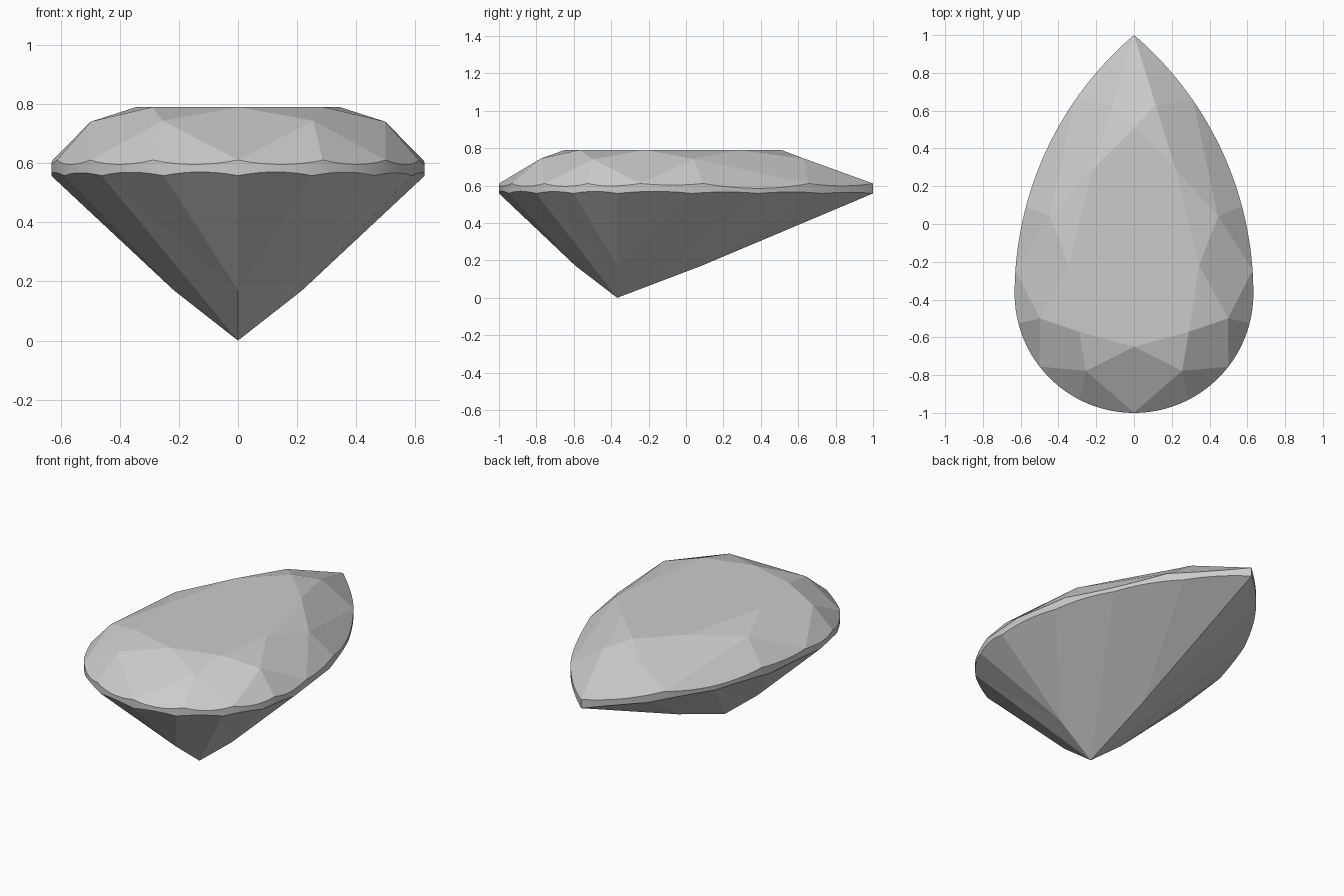
import bpy, bmesh, math
from mathutils import Vector
from mathutils.geometry import normal

if "Cube" in bpy.data.objects:
    bpy.data.objects.remove(bpy.data.objects["Cube"])

R, CY = 0.632, -0.368            # round end radius and centre
H = 1 - CY
BIG = (R * R + H * H) / (2 * R)  # radius of the long side arcs
TOP, BOT, TABLE = 0.611, 0.558, 0.79
STEP = 50


def outline(s):
    """Half pear outline: s 0..1 round end, 1..2 long arc to the tip."""
    if s <= 1:
        a = s * math.pi / 2
        return R * math.sin(a), CY - R * math.cos(a)
    a = (s - 1) * math.asin(H / BIG)
    x = R - BIG + BIG * math.cos(a)
    return (0.0 if s > 1.999 else x), CY + BIG * math.sin(a)


bm = bmesh.new()
cache = {}


def vert(x, y, z):
    key = (round(x, 4) + 0.0, round(y, 4) + 0.0, round(z, 4) + 0.0)
    if key not in cache:
        cache[key] = bm.verts.new(key)
    return cache[key]


def face(pts):
    bm.faces.new([vert(*p) for p in pts])


def flip(p, sx):
    return (p[0] * sx, p[1], p[2])


def rim(s, z):
    return (*outline(s), z)


def facet_rim(apex, a, b, z):
    """Rim points from break a to b lying in the plane of a flat facet."""
    pa, pb, ap = Vector(rim(a, z)), Vector(rim(b, z)), Vector(apex)
    n = normal(ap, pa, pb)
    res = {}
    k0, k1 = round(a * STEP), round(b * STEP)
    for k in range(k0, k1 + 1):
        x, y = outline(k / STEP)
        h = z if k in (k0, k1) else ap.z - (n.x * (x - ap.x) + n.y * (y - ap.y)) / n.z
        res[k] = (x, y, h)
    return res


# crown points: table corners, star points, girdle breaks
table = [(0, -0.65, TABLE), (0.29, -0.57, TABLE), (0.345, -0.22, TABLE),
         (0.22, 0.29, TABLE), (0, 0.51, TABLE)]
stars = [(0.255, -0.777, 0.744), (0.498, -0.5, 0.741),
         (0.445, 0.04, 0.743), (0.115, 0.63, 0.745)]
mains = [0, 0.58, 1.08, 1.70, 2]
crown_breaks = [[0, 0.30, 0.58], [0.58, 0.84, 1.08], [1.08, 1.30, 1.70], [1.70, 2]]

# pavilion points: culet, four low points, girdle breaks around each
culet = (0, CY, 0)
low = [(0, -0.59, 0.17), (0.217, CY, 0.17), (0, 0.08, 0.17)]
pav_breaks = [[0, 0.26, 0.52], [0.52, 0.76, 1.0, 1.26, 1.5], [1.5, 1.76, 2]]

for sx in (1, -1):
    upper, lower = {}, {}
    # star facets and upper girdle facets
    for i, st in enumerate(stars):
        face([flip(p, sx) for p in (table[i], table[i + 1], st)])
        br = crown_breaks[i]
        for a, b in zip(br, br[1:]):
            pts = facet_rim(st, a, b, TOP)
            upper.update(pts)
            face([flip(p, sx) for p in [st] + list(pts.values())])
    # side kites
    for i in (1, 2, 3):
        face([flip(p, sx) for p in (stars[i - 1], rim(mains[i], TOP), stars[i], table[i])])
    # lower girdle facets
    for lp, br in zip(low, pav_breaks):
        for a, b in zip(br, br[1:]):
            pts = facet_rim(lp, a, b, BOT)
            lower.update(pts)
            face([flip(p, sx) for p in [lp] + list(pts.values())])
    # main pavilion facets, two on each side of a diagonal ridge
    for i, s in enumerate((0.52, 1.5)):
        for lp in (low[i], low[i + 1]):
            face([flip(p, sx) for p in (culet, lp, rim(s, BOT))])
    # girdle band
    for k in range(2 * STEP):
        face([flip(p, sx) for p in (lower[k], lower[k + 1], upper[k + 1], upper[k])])

# front and tip kites, table
for st, s, t in ((stars[0], 0, table[0]), (stars[3], 2, table[4])):
    face([st, rim(s, TOP), flip(st, -1), t])
face(table + [flip(p, -1) for p in table[3:0:-1]])

bmesh.ops.recalc_face_normals(bm, faces=bm.faces)
me = bpy.data.meshes.new("pear_cut_gem")
bm.to_mesh(me)
bm.free()
gem = bpy.data.objects.new("pear_cut_gem", me)
bpy.context.collection.objects.link(gem)
